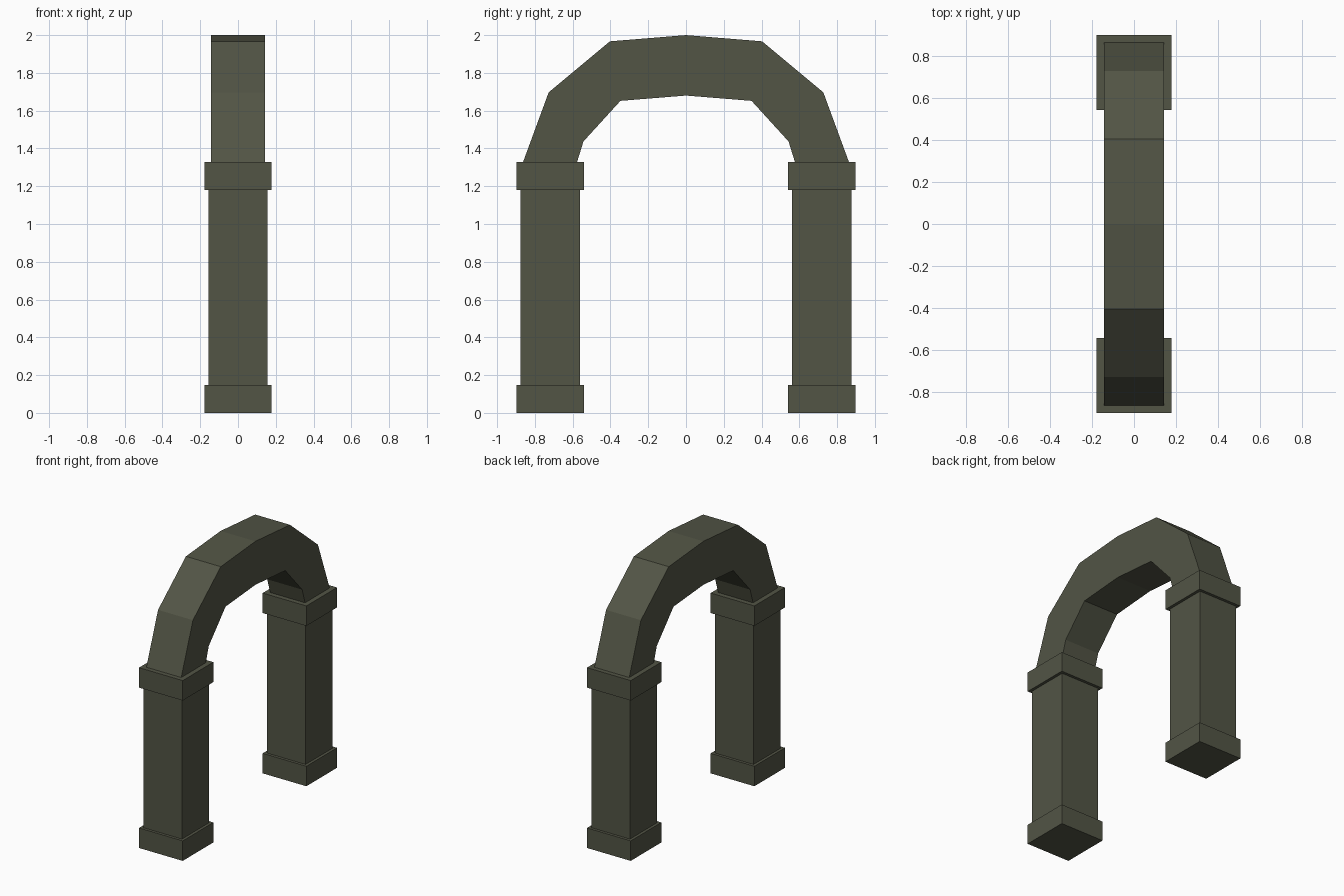
import bpy, bmesh

if "Cube" in bpy.data.objects:
    bpy.data.objects.remove(bpy.data.objects["Cube"])

stone = bpy.data.materials.new("dark olive stone")
stone.diffuse_color = (0.085, 0.090, 0.060, 1.0)
stone.use_nodes = True
stone.node_tree.nodes["Principled BSDF"].inputs["Base Color"].default_value = stone.diffuse_color


def finish(name, bm):
    bmesh.ops.recalc_face_normals(bm, faces=bm.faces)
    mesh = bpy.data.meshes.new(name)
    bm.to_mesh(mesh)
    bm.free()
    mesh.materials.append(stone)
    obj = bpy.data.objects.new(name, mesh)
    bpy.context.collection.objects.link(obj)
    return obj


def block(name, y, half, z0, z1):
    """Square block centred on x = 0 at the given y."""
    bm = bmesh.new()
    bmesh.ops.create_cube(bm, size=1)
    for v in bm.verts:
        v.co = (v.co.x * 2 * half, y + v.co.y * 2 * half,
                z0 + (v.co.z + 0.5) * (z1 - z0))
    return finish(name, bm)


# Two pillars, each with base, shaft and capital
for side, y in (("front", -0.719), ("back", 0.719)):
    block(side + "_base", y, 0.178, 0.0, 0.147)
    block(side + "_shaft", y, 0.157, 0.147, 1.18)
    block(side + "_capital", y, 0.178, 1.18, 1.327)

# Faceted arch: half profiles mirrored about the crown
outer = [(0.863, 1.327), (0.727, 1.697), (0.403, 1.967), (0.0, 2.0)]
inner = [(0.577, 1.327), (0.543, 1.437), (0.347, 1.652), (0.0, 1.68)]


def mirrored(half):
    return half + [(-y, z) for y, z in reversed(half[:-1])]


bm = bmesh.new()
rings = []
for (yo, zo), (yi, zi) in zip(mirrored(outer), mirrored(inner)):
    rings.append([bm.verts.new(p) for p in (
        (-0.142, yo, zo), (0.142, yo, zo), (0.142, yi, zi), (-0.142, yi, zi))])
for a, b in zip(rings, rings[1:]):
    for i in range(4):
        j = (i + 1) % 4
        bm.faces.new((a[i], a[j], b[j], b[i]))
bm.faces.new(rings[0])
bm.faces.new(rings[-1])
finish("arch", bm)
